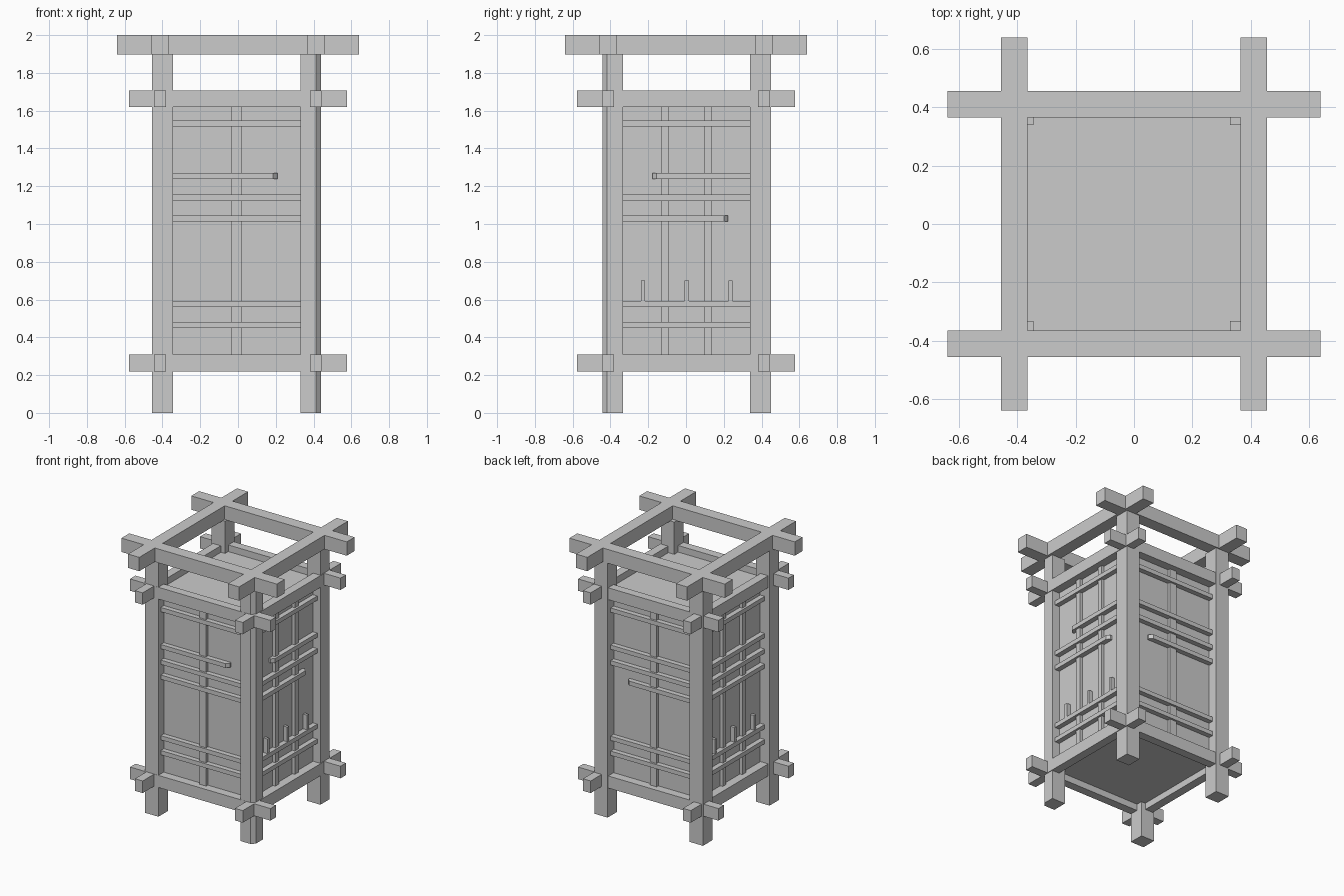
import bpy, bmesh

if "Cube" in bpy.data.objects:
    bpy.data.objects.remove(bpy.data.objects["Cube"])


def prism(name, pts, z0, z1):
    """Extrude a plan outline from z0 to z1."""
    bm = bmesh.new()
    face = bm.faces.new([bm.verts.new((x, y, z0)) for x, y in pts])
    top = bmesh.ops.extrude_face_region(bm, geom=[face])["geom"]
    for v in top:
        if isinstance(v, bmesh.types.BMVert):
            v.co.z = z1
    bmesh.ops.recalc_face_normals(bm, faces=bm.faces[:])
    me = bpy.data.meshes.new(name)
    bm.to_mesh(me)
    bm.free()
    ob = bpy.data.objects.new(name, me)
    bpy.context.collection.objects.link(ob)
    return ob


def box(name, x0, x1, y0, y1, z0, z1):
    return prism(name, [(x0, y0), (x1, y0), (x1, y1), (x0, y1)], z0, z1)


# Maps (along the face, depth outward) to plan coordinates
SIDES = {
    "front": lambda u, d: (u, -d),
    "back": lambda u, d: (u, d),
    "right": lambda u, d: (d, u),
    "left": lambda u, d: (-d, u),
}


def on_side(side, name, u0, u1, d0, d1, z0, z1, tip=0):
    """Box on a face; tip -1 or 1 bevels the outer corner of that end."""
    c = 0.022
    pts = [(u0, d0), (u1, d0)]
    pts += [(u1, d1 - c), (u1 - c, d1)] if tip == 1 else [(u1, d1)]
    pts += [(u0 + c, d1), (u0, d1 - c)] if tip == -1 else [(u0, d1)]
    return prism(side + "_" + name, [SIDES[side](u, d) for u, d in pts], z0, z1)


# Corner posts; the front right one has a bevelled outer edge
for xn, x0, x1 in (("left", -0.455, -0.345), ("right", 0.33, 0.44)):
    for yn, y0, y1 in (("front", -0.443, -0.333), ("back", 0.34, 0.45)):
        pts = [(x0, y0), (x1, y0), (x1, y1), (x0, y1)]
        if (xn, yn) == ("right", "front"):
            pts[1:2] = [(x1 - 0.026, y0), (x1, y0 + 0.026)]
        prism(f"{yn}_{xn}_post", pts, 0, 1.9)

# Crossing beam frames: bottom, middle and top
for name, half, inner, outer, z0, z1 in (
    ("lower_beam", 0.578, 0.38, 0.444, 0.218, 0.308),
    ("upper_beam", 0.578, 0.38, 0.444, 1.62, 1.708),
    ("top_beam", 0.64, 0.365, 0.457, 1.897, 2.0),
):
    for side in SIDES:
        on_side(side, name, -half, half, inner, outer, z0, z1)

# Lantern body
PANEL = 0.378
box("body", -PANEL, PANEL, -PANEL, PANEL, 0.265, 1.66)

# Vertical bars
for side in SIDES:
    wide = side in ("front", "back")
    for u in ((-0.01,) if wide else (-0.112, 0.118)):
        w = 0.028 if wide else 0.02
        on_side(side, "vertical_bar", u - w, u + w, PANEL - 0.01, 0.4, 0.3, 1.63)

# Horizontal bars; a few stop short with a bevelled tip
short = {
    ("front", 1.255): (-0.36, 0.208, 1),
    ("right", 1.255): (-0.178, 0.36, -1),
    ("right", 1.028): (-0.36, 0.222, 1),
    ("back", 1.028): (-0.36, 0.2, 1),
}
for side in SIDES:
    for z in (1.531, 1.255, 1.139, 1.028, 0.577, 0.466):
        u0, u1, tip = short.get((side, z), (-0.36, 0.36, 0))
        on_side(side, "horizontal_bar", u0, u1, PANEL - 0.01, 0.415,
                z - 0.016, z + 0.016, tip)

# Small pegs standing on the lower bars of the two sides
for side in ("right", "left"):
    for u in (-0.228, 0.004, 0.236):
        on_side(side, "peg", u - 0.011, u + 0.011, PANEL - 0.01, 0.41, 0.58, 0.702)
